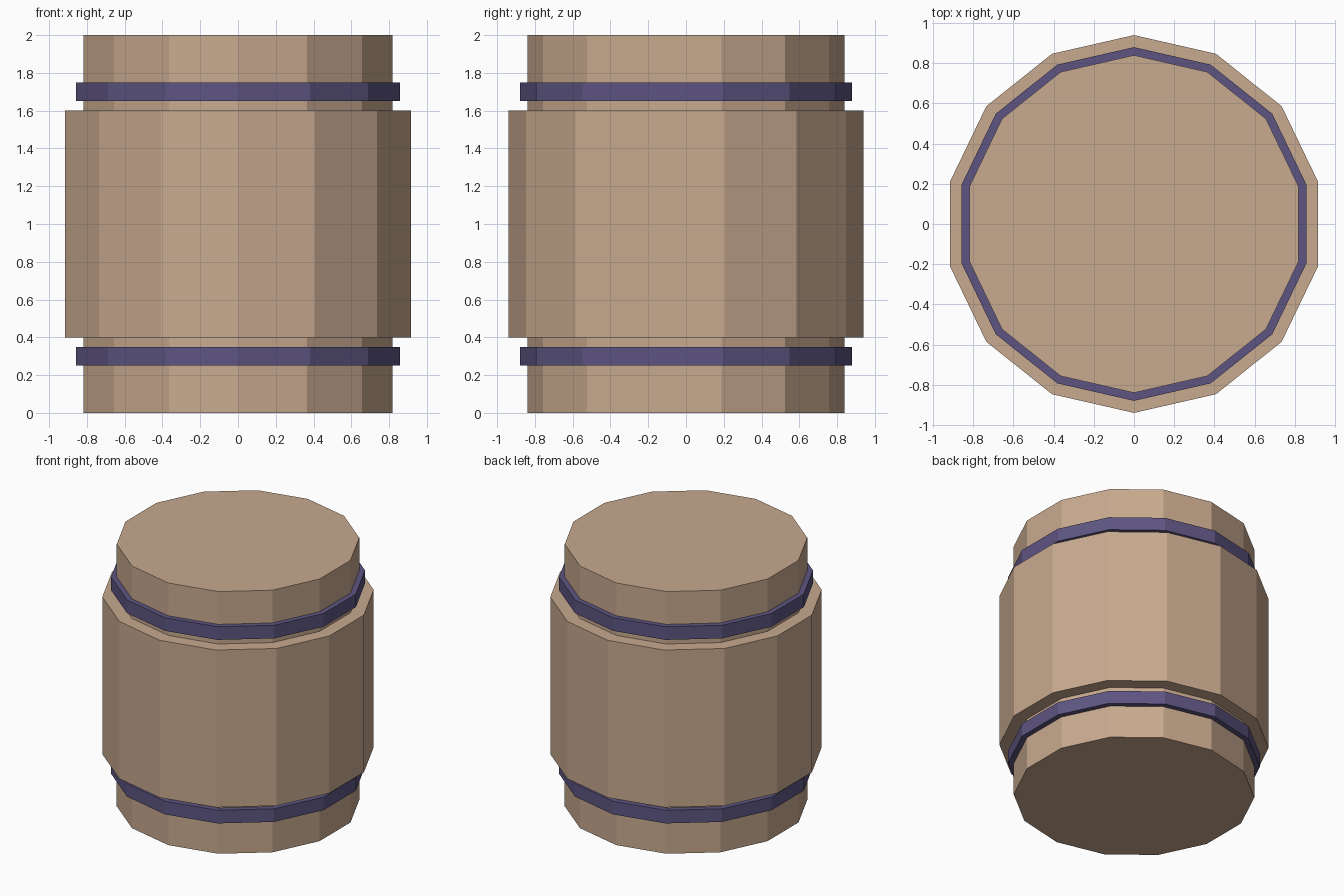
import bpy

SIDES = 14

cube = bpy.data.objects.get("Cube")
if cube:
    bpy.data.objects.remove(cube, do_unlink=True)


def make_material(name, rgb):
    mat = bpy.data.materials.new(name)
    mat.use_nodes = True
    color = (*rgb, 1.0)
    mat.diffuse_color = color
    mat.node_tree.nodes["Principled BSDF"].inputs["Base Color"].default_value = color
    return mat


def drum(name, radius, bottom, top, mat):
    """Flat-sided cylinder with a corner facing front and back."""
    bpy.ops.mesh.primitive_cylinder_add(
        vertices=SIDES, radius=radius, depth=top - bottom,
        location=(0, 0, (bottom + top) / 2))
    obj = bpy.context.object
    obj.name = obj.data.name = name
    obj.data.materials.append(mat)
    return obj


wood = make_material("tan wood", (0.58, 0.40, 0.275))
metal = make_material("violet metal", (0.11, 0.09, 0.22))

# Inner core running the full height, and the wider middle section
drum("barrel_core", 0.84, 0.0, 2.0, wood)
drum("barrel_body", 0.94, 0.4, 1.6, wood)

# Hoops around the exposed ends of the core
for name, bottom in (("lower_hoop", 0.25), ("upper_hoop", 1.65)):
    drum(name, 0.88, bottom, bottom + 0.1, metal)
